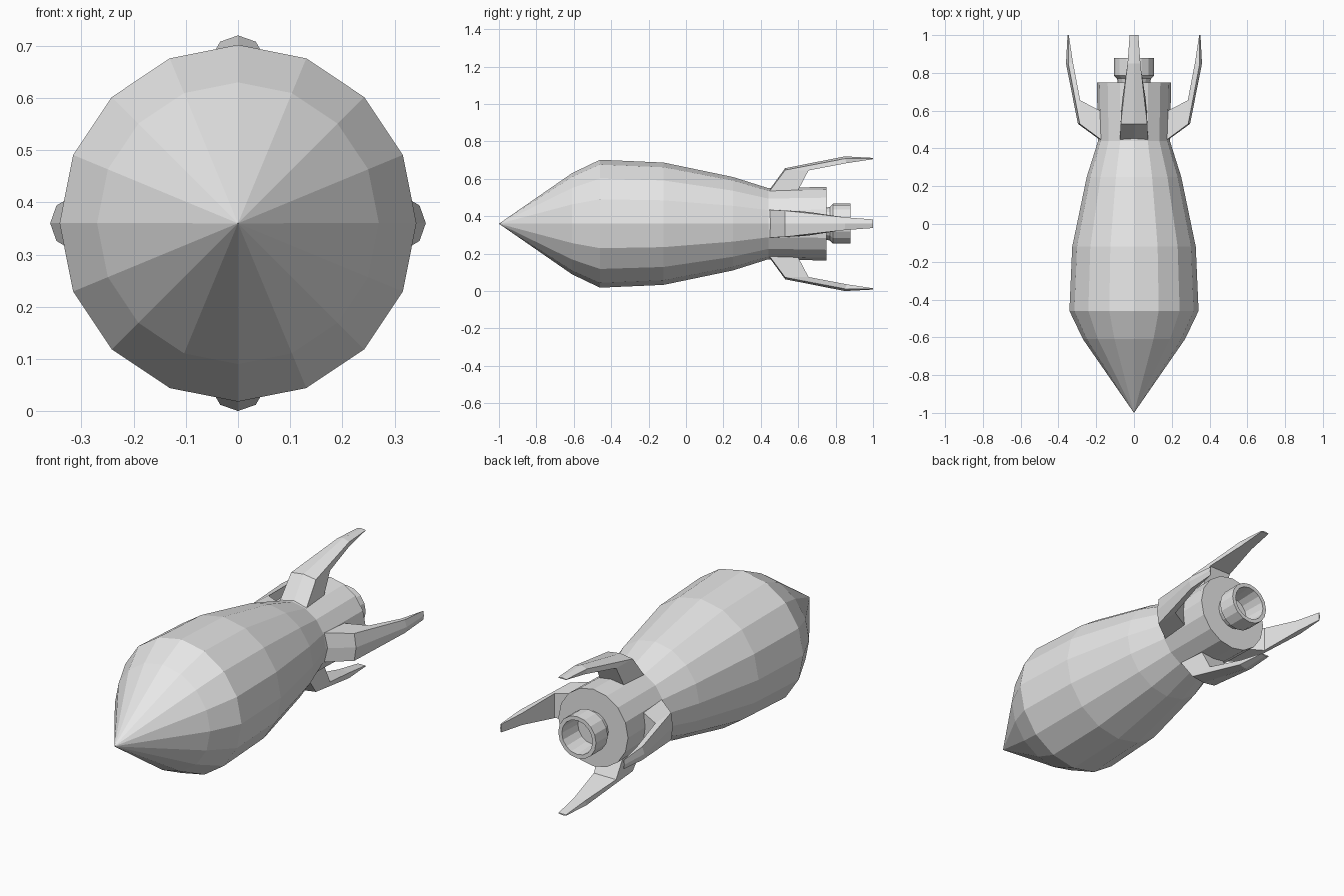
import bpy, bmesh, math
from mathutils import Matrix, Vector

cube = bpy.data.objects.get("Cube")
if cube:
    bpy.data.objects.remove(cube, do_unlink=True)

AXIS_Z = 0.36
SIDES = 16

grey = bpy.data.materials.new("light_grey")
grey.use_nodes = True
colour = (0.8, 0.8, 0.8, 1)
grey.diffuse_color = colour
grey.node_tree.nodes["Principled BSDF"].inputs["Base Color"].default_value = colour


def finish(name, bm):
    bmesh.ops.recalc_face_normals(bm, faces=bm.faces)
    mesh = bpy.data.meshes.new(name)
    bm.to_mesh(mesh)
    bm.free()
    mesh.materials.append(grey)
    obj = bpy.data.objects.new(name, mesh)
    bpy.context.collection.objects.link(obj)
    obj.location.z = AXIS_Z
    return obj


def skin(bm, rings):
    """Bridge neighbouring rings of equal length with quads."""
    for a, b in zip(rings, rings[1:]):
        for i in range(len(a)):
            j = (i + 1) % len(a)
            bm.faces.new((a[i], a[j], b[j], b[i]))


def lathe(name, profile):
    """Revolve (y, radius) points about the y axis and close both ends."""
    bm = bmesh.new()
    rings = []
    for y, r in profile:
        angles = [2 * math.pi * i / SIDES for i in range(SIDES)]
        rings.append([bm.verts.new((r * math.sin(a), y, r * math.cos(a))) for a in angles])
    skin(bm, rings)
    bm.faces.new(rings[0])
    bm.faces.new(rings[-1])
    bmesh.ops.remove_doubles(bm, verts=bm.verts, dist=0.0005)
    return finish(name, bm)


# Hull with pointed nose and straight tail
lathe("hull", [(-1, 0.0001), (-0.61, 0.27), (-0.46, 0.342), (-0.12, 0.327),
               (0.25, 0.25), (0.44, 0.19), (0.75, 0.197)])

# Hollow exhaust nozzle with a narrow neck
lathe("nozzle", [(0.745, 0.085), (0.77, 0.09), (0.785, 0.107), (0.88, 0.107),
                 (0.88, 0.087), (0.76, 0.08)])


# Swept fins: sections of outer (y, r), inner (y, r), half width, ridge height
sections = [((0.445, 0.18), (0.60, 0.18), 0.075, 0.008),
            ((0.53, 0.297), (0.655, 0.285), 0.07, 0.01),
            ((0.85, 0.36), (0.86, 0.324), 0.034, 0.012),
            ((1.0, 0.352), (1.0, 0.345), 0.023, 0.004)]


def fin(name, angle):
    bm = bmesh.new()
    rings = []
    for (yo, ro), (yi, ri), w, ridge in sections:
        points = [(0, yo, ro), (w, yo, ro - ridge), (w * 0.9, yi, ri),
                  (-w * 0.9, yi, ri), (-w, yo, ro - ridge)]
        rings.append([bm.verts.new(p) for p in points])
    skin(bm, rings)
    bm.faces.new(rings[0])
    bm.faces.new(rings[-1])
    bmesh.ops.transform(bm, matrix=Matrix.Rotation(angle, 4, "Y"), verts=bm.verts)
    return finish(name, bm)


for i, side in enumerate(("top", "left", "bottom", "right")):
    fin(side + "_fin", i * math.pi / 2)
